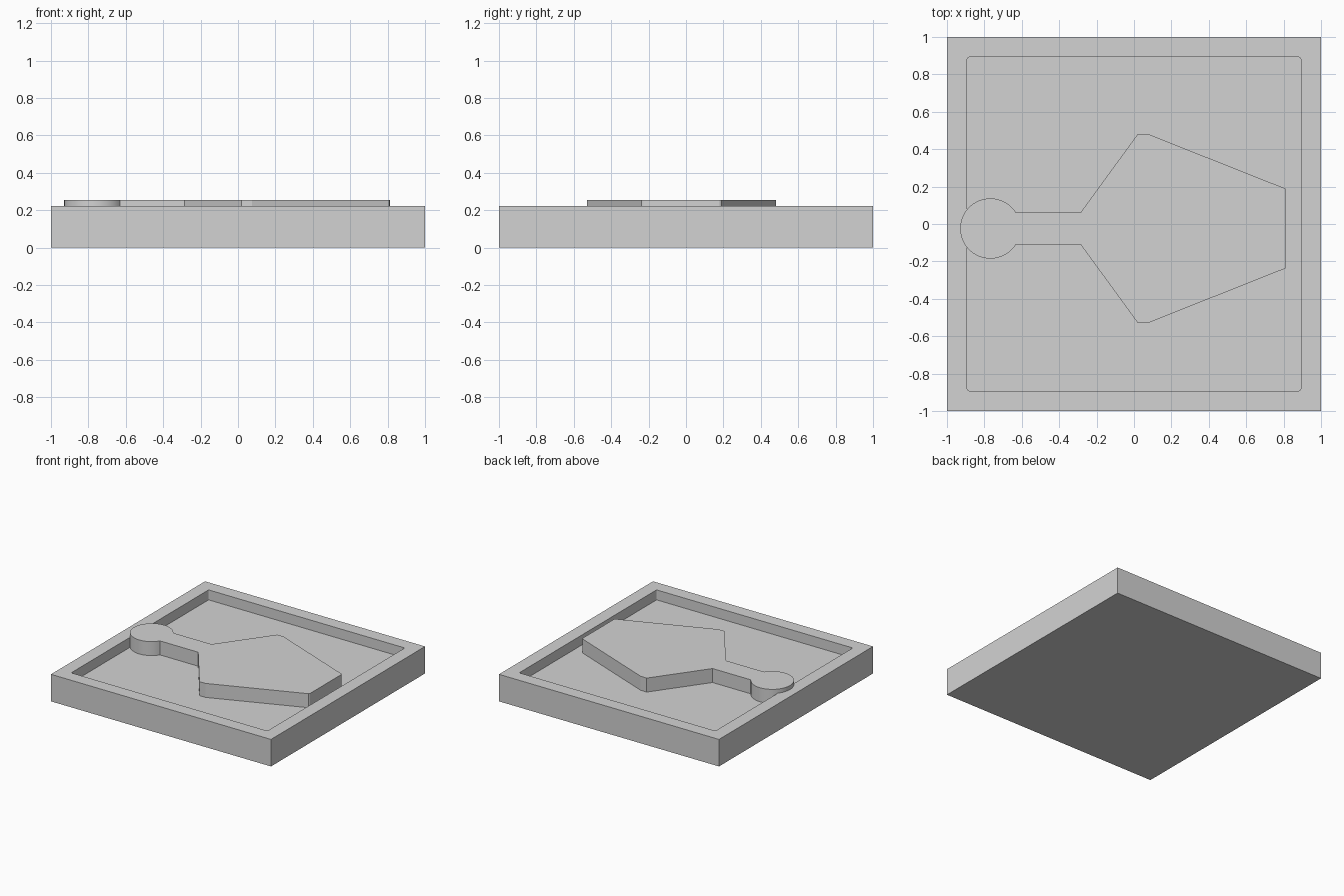
import bpy, bmesh, math

cube = bpy.data.objects.get("Cube")
if cube:
    bpy.data.objects.remove(cube, do_unlink=True)

BASE_TOP, FLOOR, PLATE_TOP = 0.222, 0.14, 0.255
RIM = 0.153

grey = bpy.data.materials.new("plain_grey")
grey.use_nodes = True
colour = (0.65, 0.65, 0.65, 1)
grey.diffuse_color = colour
grey.node_tree.nodes["Principled BSDF"].inputs["Base Color"].default_value = colour


def extrude(bm, face, height):
    """Extrude a face vertically; return the new cap and its vertices."""
    geom = bmesh.ops.extrude_face_region(bm, geom=[face], use_keep_orig=True)["geom"]
    verts = [g for g in geom if isinstance(g, bmesh.types.BMVert)]
    bmesh.ops.translate(bm, verts=verts, vec=(0, 0, height))
    cap = next(g for g in geom if isinstance(g, bmesh.types.BMFace))
    return cap, verts


def prism(bm, outline, bottom, top):
    """Extrude a closed outline upwards and return its top face."""
    base = bm.faces.new([bm.verts.new((x, y, bottom)) for x, y in outline])
    cap = extrude(bm, base, top - bottom)[0]
    bmesh.ops.recalc_face_normals(bm, faces=bm.faces[:])
    return cap


def finish(bm, name):
    bmesh.ops.recalc_face_normals(bm, faces=bm.faces[:])
    mesh = bpy.data.meshes.new(name)
    bm.to_mesh(mesh)
    bm.free()
    mesh.materials.append(grey)
    obj = bpy.data.objects.new(name, mesh)
    bpy.context.collection.objects.link(obj)
    return obj


# Square tray: inset the top, sink a pocket and open it, then round its corners
bm = bmesh.new()
lid = prism(bm, [(-1, -1), (1, -1), (1, 1), (-1, 1)], 0, BASE_TOP)
bmesh.ops.inset_region(bm, faces=[lid], thickness=RIM)
floor_verts = extrude(bm, lid, FLOOR - BASE_TOP)[1]
bmesh.ops.delete(bm, geom=[lid], context='FACES_ONLY')
corners = [e for v in floor_verts for e in v.link_edges
           if abs(e.verts[0].co.z - e.verts[1].co.z) > 0.01]
bmesh.ops.bevel(bm, geom=corners, offset=0.01, segments=3, profile=0.5,
                affect='EDGES')
finish(bm, "tray")

# Raised plate: round knob, narrow neck and pentagonal body, mirrored about its axis
axis_y, knob_x, radius, neck = -0.024, -0.768, 0.161, 0.086
start = math.asin(neck / radius)
steps = 24
half = [(0.814, 0.204), (0.808, 0.214), (0.075, 0.505), (0.02, 0.505),
        (-0.285, neck)]
for i in range(steps + 1):
    a = start + (math.pi - start) * i / steps
    half.append((knob_x + radius * math.cos(a), radius * math.sin(a)))
outline = half + [(x, -y) for x, y in reversed(half[:-1])]
bm = bmesh.new()
prism(bm, [(x, y + axis_y) for x, y in outline], FLOOR - 0.02, PLATE_TOP)
plate = finish(bm, "raised_plate")

# Smooth the round knob while keeping the plate edges crisp
bpy.ops.object.select_all(action='DESELECT')
plate.select_set(True)
bpy.context.view_layer.objects.active = plate
bpy.ops.object.shade_smooth_by_angle(angle=math.radians(15))
